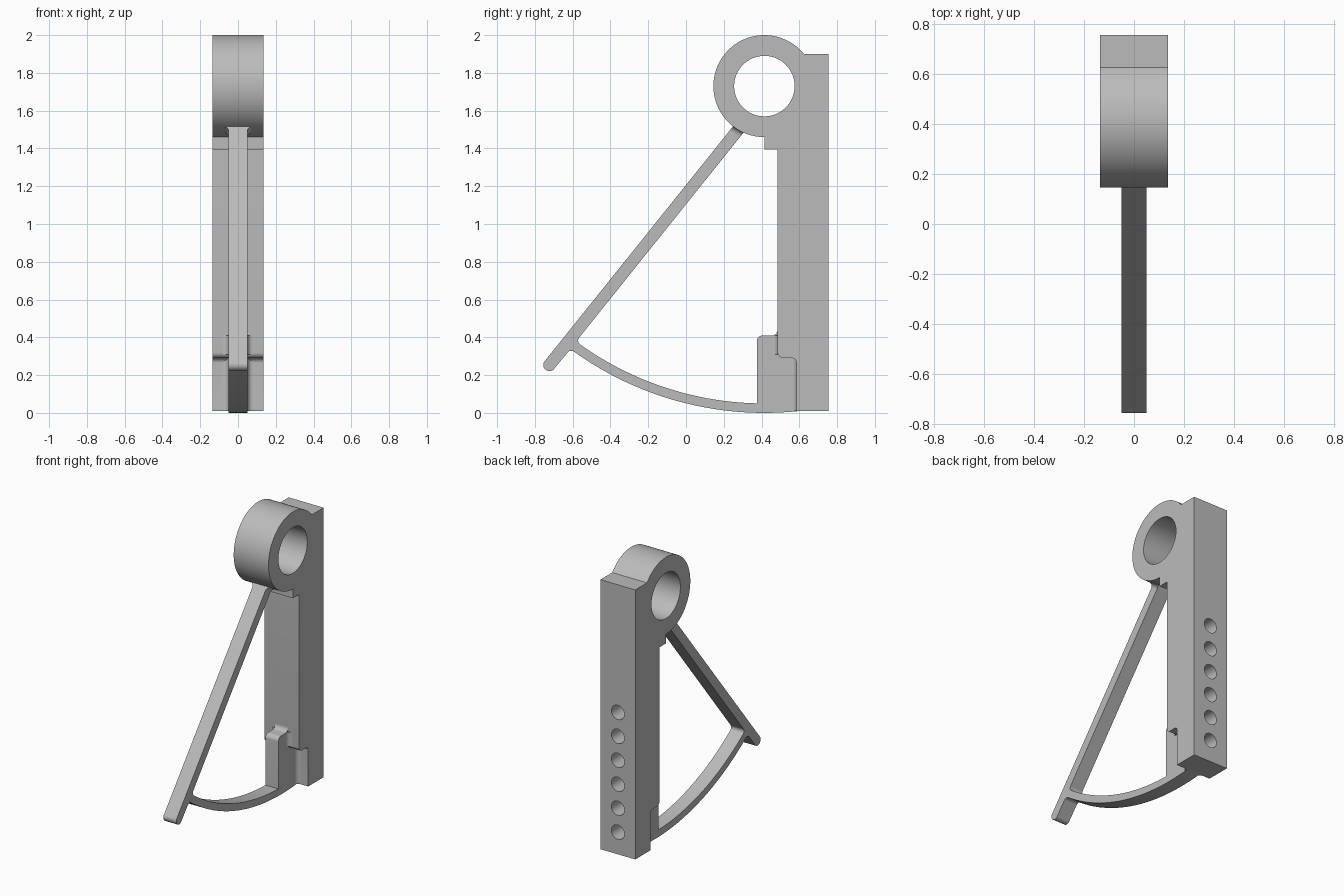
import bpy, bmesh
from math import cos, sin, pi, radians, sqrt, tan
from mathutils import Vector, Matrix

if "Cube" in bpy.data.objects:
    bpy.data.objects.remove(bpy.data.objects["Cube"])

grey = bpy.data.materials.new("light grey")
grey.use_nodes = True
grey.diffuse_color = (0.5, 0.5, 0.5, 1)
grey.node_tree.nodes["Principled BSDF"].inputs["Base Color"].default_value = (0.5, 0.5, 0.5, 1)

CY, CZ = 0.415, 1.73          # centre of the eye, shared by the curved strut
RING, BORE = 0.27, 0.16
HALF_BODY, HALF_BRACE = 0.135, 0.05


def rounded(points, steps=6):
    """Replace each (a, b, radius) corner by an arc; (a, b) stays sharp."""
    out = []
    for i, p in enumerate(points):
        v = Vector(p[:2])
        if len(p) < 3:
            out.append(v)
            continue
        d1 = (Vector(points[i - 1][:2]) - v).normalized()
        d2 = (Vector(points[(i + 1) % len(points)][:2]) - v).normalized()
        half = d1.angle(d2) / 2
        centre = v + (d1 + d2).normalized() * p[2] / sin(half)
        a = v + d1 * p[2] / tan(half) - centre
        b = v + d2 * p[2] / tan(half) - centre
        for k in range(steps + 1):
            t = k / steps
            out.append(centre + a.lerp(b, t).normalized() * p[2])
    return out


def prism(name, loop, vector):
    """Extrude a closed 3D loop along a vector."""
    bm = bmesh.new()
    face = bm.faces.new([bm.verts.new(p) for p in loop])
    ext = bmesh.ops.extrude_face_region(bm, geom=[face])
    moved = [g for g in ext["geom"] if isinstance(g, bmesh.types.BMVert)]
    bmesh.ops.translate(bm, vec=vector, verts=moved)
    bmesh.ops.remove_doubles(bm, verts=bm.verts, dist=1e-5)
    bmesh.ops.recalc_face_normals(bm, faces=bm.faces)
    return finish(name, bm)


def finish(name, bm):
    mesh = bpy.data.meshes.new(name)
    bm.to_mesh(mesh)
    bm.free()
    mesh.materials.append(grey)
    obj = bpy.data.objects.new(name, mesh)
    bpy.context.collection.objects.link(obj)
    return obj


def side_profile(name, points, half):
    loop = [Vector((-half, p.x, p.y)) for p in rounded(points)]
    return prism(name, loop, Vector((2 * half, 0, 0)))


def drill(target, location, axis, radius, depth, segments):
    bm = bmesh.new()
    bmesh.ops.create_cone(bm, cap_ends=True, segments=segments, radius1=radius,
                          radius2=radius, depth=depth,
                          matrix=Matrix.Translation(location) @ Matrix.Rotation(pi / 2, 4, axis))
    cutter = finish("cutter", bm)
    cutter.hide_render = True
    mod = target.modifiers.new("hole", "BOOLEAN")
    mod.operation, mod.solver, mod.object = "DIFFERENCE", "EXACT", cutter
    bpy.context.view_layer.objects.active = target
    bpy.ops.object.modifier_apply(modifier=mod.name)
    bpy.data.objects.remove(cutter)


def fillet(name, corner, along_a, along_b, radius, vector):
    """Concave corner filler between two directions, swept along a vector."""
    a, b = along_a * radius, along_b * radius
    loop = [corner] + [corner + a + b - a * cos(t) - b * sin(t)
                       for t in [pi / 2 * k / 6 for k in range(7)]]
    return prism(name, loop, vector)


def strut_point(radius, y):
    return (y, CZ - sqrt(radius ** 2 - (y - CY) ** 2))


# Upright column with the round eye
start = radians(39)
eye = [(CY + RING * cos(a), CZ + RING * sin(a))
       for a in [start + (1.5 * pi - start) * k / 60 for k in range(61)]]
column = side_profile("column_with_eye",
                      [(0.755, 0.01), (0.755, 1.9)] + eye +
                      [(CY, 1.395), (0.485, 1.395), (0.485, 0.29, 0.03),
                       (0.585, 0.29, 0.025), (0.585, 0.01)], HALF_BODY)
drill(column, (0, CY, CZ), "Y", BORE, 1, 96)

# Row of blind holes in the back
for i in range(6):
    drill(column, (0, 0.755, 0.165 + 0.168 * i), "X", 0.05, 0.4, 32)

# Thin brace: straight arm, curved strut and foot in one outline
n = 22
outer = [strut_point(CZ, -0.612 + (0.6 + 0.612) * k / n) for k in range(n + 1)]
inner = [strut_point(CZ - 0.05, 0.375 - (0.375 + 0.582) * k / n) for k in range(n + 1)]
outer[0] += (0.025,)
inner[-1] += (0.025,)
foot = [(0.6, 0.44), (0.485, 0.44), (0.485, 0.41, 0.0299), (0.375, 0.41, 0.03)]
brace = side_profile("arm_strut_and_foot",
                     [(0.27, 1.543), (-0.768, 0.249, 0.03), (-0.718, 0.209, 0.03)]
                     + outer + foot + inner + [(0.32, 1.503)], HALF_BRACE)

# Blends between the brace and the body, on both sides
parts = [column, brace]
down_arm = Vector((0, -0.625, -0.78))
for side, label in ((1, "left"), (-1, "right")):
    out = Vector((side, 0, 0))
    edge = side * HALF_BRACE
    front = Vector((0, -1, 0))
    parts += [
        fillet(label + "_arm_blend", Vector((edge, 0.304, 1.484)), out, down_arm,
               0.03, Vector((0, -0.055, 0.033))),
        fillet(label + "_lower_foot_blend", Vector((edge, 0.585, 0.01)), out, front,
               0.03, Vector((0, 0, 0.28))),
        fillet(label + "_upper_foot_blend", Vector((edge, 0.485, 0.31)), out, front,
               0.03, Vector((0, 0, 0.1))),
    ]

# Smooth curved walls, crisp edges
bpy.ops.object.select_all(action="DESELECT")
for obj in parts:
    obj.select_set(True)
bpy.context.view_layer.objects.active = column
bpy.ops.object.shade_smooth_by_angle(angle=radians(30))
